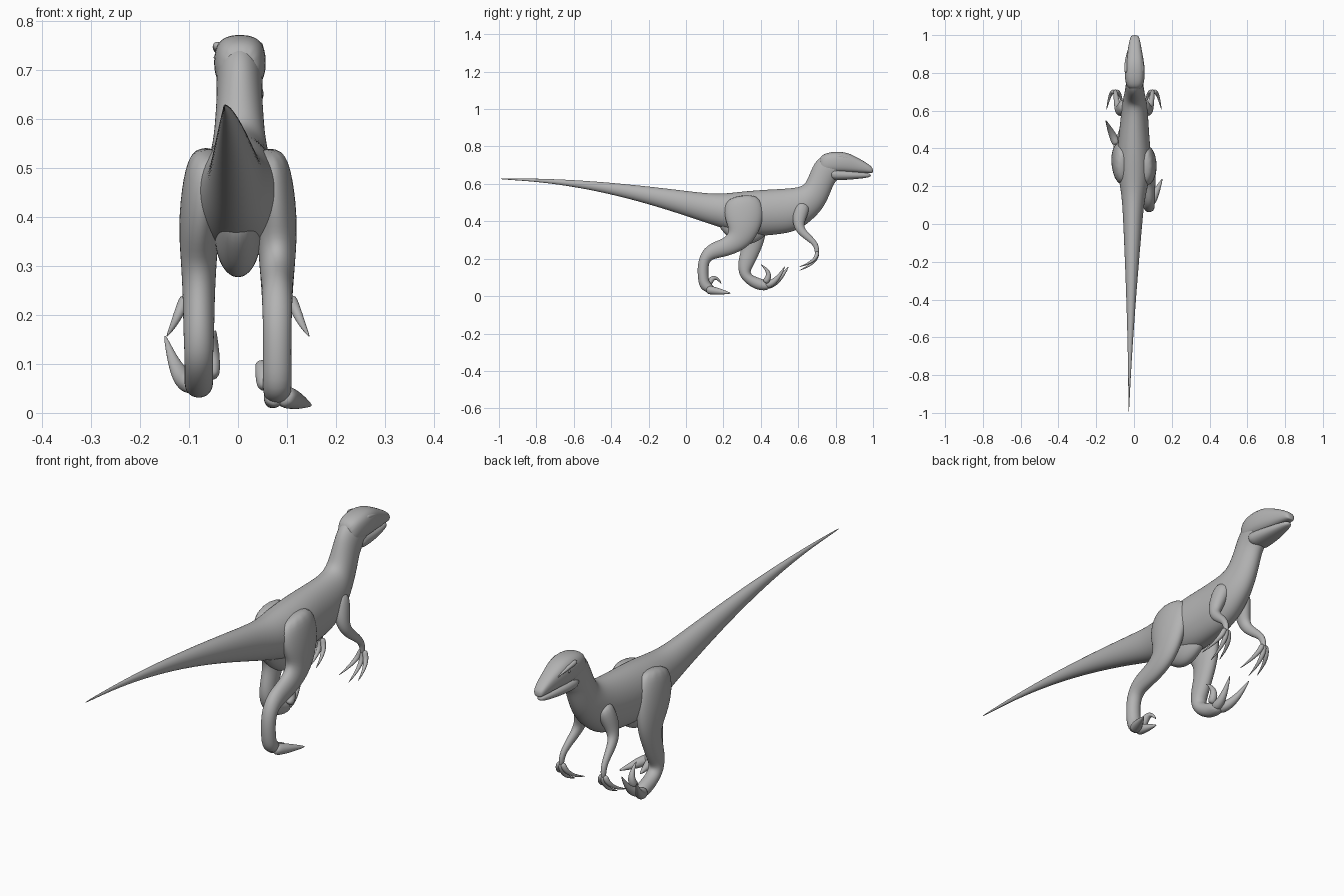
import bpy
import bmesh
from math import cos, sin, pi, copysign
from mathutils import Vector

if "Cube" in bpy.data.objects:
    bpy.data.objects.remove(bpy.data.objects["Cube"], do_unlink=True)

skin = bpy.data.materials.new("plain_grey_skin")
skin.diffuse_color = (0.45, 0.45, 0.45, 1)
skin.use_nodes = True
for node in skin.node_tree.nodes:
    if node.type == "BSDF_PRINCIPLED":
        node.inputs["Base Color"].default_value = skin.diffuse_color


def rounded(value, exponent):
    return copysign(abs(value) ** exponent, value)


def steps(count):
    """Evenly spaced fractions from zero to one."""
    return [i / (count - 1) for i in range(count)]


def loft(name, rings, sides=14, exponent=1):
    """Skin rings of (centre, side vector, up vector) into one smooth part."""
    bm = bmesh.new()
    loops = []
    for centre, side, up in rings:
        loop = []
        for i in range(sides):
            angle = 2 * pi * i / sides
            across = side * rounded(cos(angle), exponent)
            upward = up * rounded(sin(angle), exponent)
            loop.append(bm.verts.new(centre + across + upward))
        loops.append(loop)
    for near, far in zip(loops, loops[1:]):
        for i in range(sides):
            j = (i + 1) % sides
            bm.faces.new((near[i], near[j], far[j], far[i]))
    bm.faces.new(loops[0])
    bm.faces.new(loops[-1])
    bmesh.ops.recalc_face_normals(bm, faces=bm.faces)
    mesh = bpy.data.meshes.new(name)
    bm.to_mesh(mesh)
    bm.free()
    for face in mesh.polygons:
        face.use_smooth = True
    mesh.materials.append(skin)
    part = bpy.data.objects.new(name, mesh)
    bpy.context.scene.collection.objects.link(part)
    smooth = part.modifiers.new("smooth", "SUBSURF")
    smooth.levels = smooth.render_levels = 2


def profile(name, rows, exponent=1):
    """Rows give top y, top z, low y, low z, half width and sideways shift."""
    rings = []
    for top_y, top_z, low_y, low_z, width, shift in rows:
        top = Vector((shift, top_y, top_z))
        low = Vector((shift, low_y, low_z))
        rings.append(((top + low) / 2, Vector((width, 0, 0)), (top - low) / 2))
    loft(name, rings, exponent=exponent)


def limb(name, points, widths, depths, mirror, sides=12):
    """A tube along points, with its own half width and depth at each one."""
    path = [Vector((mirror * x, y, z)) for x, y, z in points]
    before = path[:1] + path[:-1]
    after = path[1:] + path[-1:]
    rings = []
    for point, last, following, width, depth in zip(path, before, after, widths, depths):
        along = (following - last).normalized()
        side = Vector((1, 0, 0))
        side = (side - along * side.dot(along)).normalized()
        rings.append((point, side * width, along.cross(side) * depth))
    loft(name, rings, sides)


def digit(name, start, reach, curl, radius, mirror):
    """A toe, finger or claw that curls along a parabola to a point."""
    points = [Vector(start) + Vector(reach) * t + Vector(curl) * t * t for t in steps(5)]
    sizes = [radius * max(1 - t * t, 0.1) for t in steps(5)]
    limb(name, points, sizes, sizes, mirror, sides=8)


# Tail, tapering by rule from the hips to the tip
body = []
for t in reversed(steps(8)):
    y = 0.12 - 1.12 * t
    top = 0.55 + 0.08 * sin(1.7 * t)
    thickness = (1 - t) * (0.16 - 0.11 * t) + 0.005
    width = 0.058 * (1 - t) ** 1.4 + 0.002
    body.append((y, top, y, top - thickness, width, -0.004 - 0.024 * t))

# Trunk, with upright cross-sections
for y, top, low, width in [(.2, .55, .36, .076), (.28, .56, .33, .09),
                           (.38, .57, .315, .092), (.48, .575, .325, .082)]:
    body.append((y, top, y, low, width, 0))

# Neck, with cross-sections that lean forward
for top_y, top_z, low_y, low_z, width in [
        (.57, .58, .59, .34, .074), (.63, .59, .67, .4, .066),
        (.65, .63, .73, .46, .055), (.67, .68, .77, .54, .05),
        (.69, .72, .79, .6, .047), (.73, .755, .82, .63, .05),
        (.79, .76, .84, .645, .045)]:
    body.append((top_y, top_z, low_y, low_z, width, 0.003))
profile("trunk_and_tail", body)

# Pelvic keel under the hips
keel = []
for t in steps(6):
    y = 0.17 + 0.27 * t
    swell = sin(pi * t)
    keel.append((y, 0.45, y, 0.37 - 0.04 * t - 0.08 * swell, 0.03 + 0.02 * swell, 0))
profile("pelvic_keel", keel)

# Skull and lower jaw, meeting along the mouth crease
skull = [(.71, .74, .03), (.74, .765, .05), (.8, .775, .056), (.86, .77, .05),
         (.91, .745, .04), (.96, .717, .031), (.99, .695, .024), (1, .68, .014)]
profile("skull", [(y, top, y, 0.658, width, 0.004) for y, top, width in skull], 0.75)
jaw = []
for t in steps(6):
    y = 0.76 + 0.23 * t
    jaw.append((y, 0.688 - 0.032 * t, y + 0.01 * (1 - t), 0.618 + 0.018 * t * t,
                0.051 - 0.037 * t * t, 0.004))
profile("lower_jaw", jaw, 0.85)

# Brows, eyes, arms and hands on both sides
arm = [(.63, .5, .04), (.61, .44, .042), (.6, .385, .032), (.615, .345, .024),
       (.665, .305, .018), (.7, .27, .014), (.7, .22, .013)]
for label, mirror in (("left", 1), ("right", -1)):
    digit(label + "_brow", (.042, .8, .75), (.006, .12, -.01), (-.015, 0, -.02), .011, mirror)
    digit(label + "_eye", (.035, .85, .725), (.015, .005, 0), (0, 0, 0), .01, mirror)
    points = []
    for t, (y, z, depth) in zip(steps(len(arm)), arm):
        points.append((0.1 - 0.055 * (1 - t) ** 2, y, z))
    depths = [row[-1] for row in arm]
    limb(label + "_arm", points, [0.8 * depth for depth in depths], depths, mirror)
    for finger, spread in (("inner", -1), ("middle", 0), ("outer", 1)):
        digit(label + "_" + finger + "_finger",
              (.1 + .006 * spread, .702, .24),
              (.04 * spread, .02, .02 * abs(spread) - .13),
              (0, -.12, .025), .013, mirror)


def leg(label, mirror, joints, toe_y, toe_z, lift, claw_reach, claw_curl):
    """A leg from hip to foot, with two toes and a raised sickle claw."""
    depths = (.08, .115, .1, .07, .05, .045, .031, .03, .034, .02)
    widths = [0.024 + 0.2 * depth for depth in depths]
    chain = [(.3, .54), (.31, .47)] + joints
    points = [(min(0.08, 0.055 + 0.014 * i), y, z) for i, (y, z) in enumerate(chain)]
    limb(label + "_leg", points, widths, depths, mirror)
    curl = (0, 0, lift)
    digit(label + "_outer_toe", (.09, toe_y, toe_z), (.06, .13, -.02), curl, .026, mirror)
    digit(label + "_middle_toe", (.075, toe_y, toe_z), (-.01, .11, -.02), curl, .024, mirror)
    digit(label + "_sickle_claw", (.056, toe_y, toe_z + .01), claw_reach, claw_curl,
          .02, mirror)


# Left leg planted behind, right leg swung forward with lifted toes
leg("left", 1, [(.31, .38), (.29, .305), (.22, .26), (.13, .24),
                (.09, .19), (.09, .1), (.1, .05), (.15, .03)],
    .11, .035, 0, (-.015, .08, .2), (0, 0, -.18))
leg("right", -1, [(.34, .38), (.36, .31), (.345, .24), (.317, .17),
                  (.31, .115), (.35, .08), (.4, .06), (.45, .05)],
    .42, .06, .12, (-.01, .11, .1), (0, -.13, 0))
